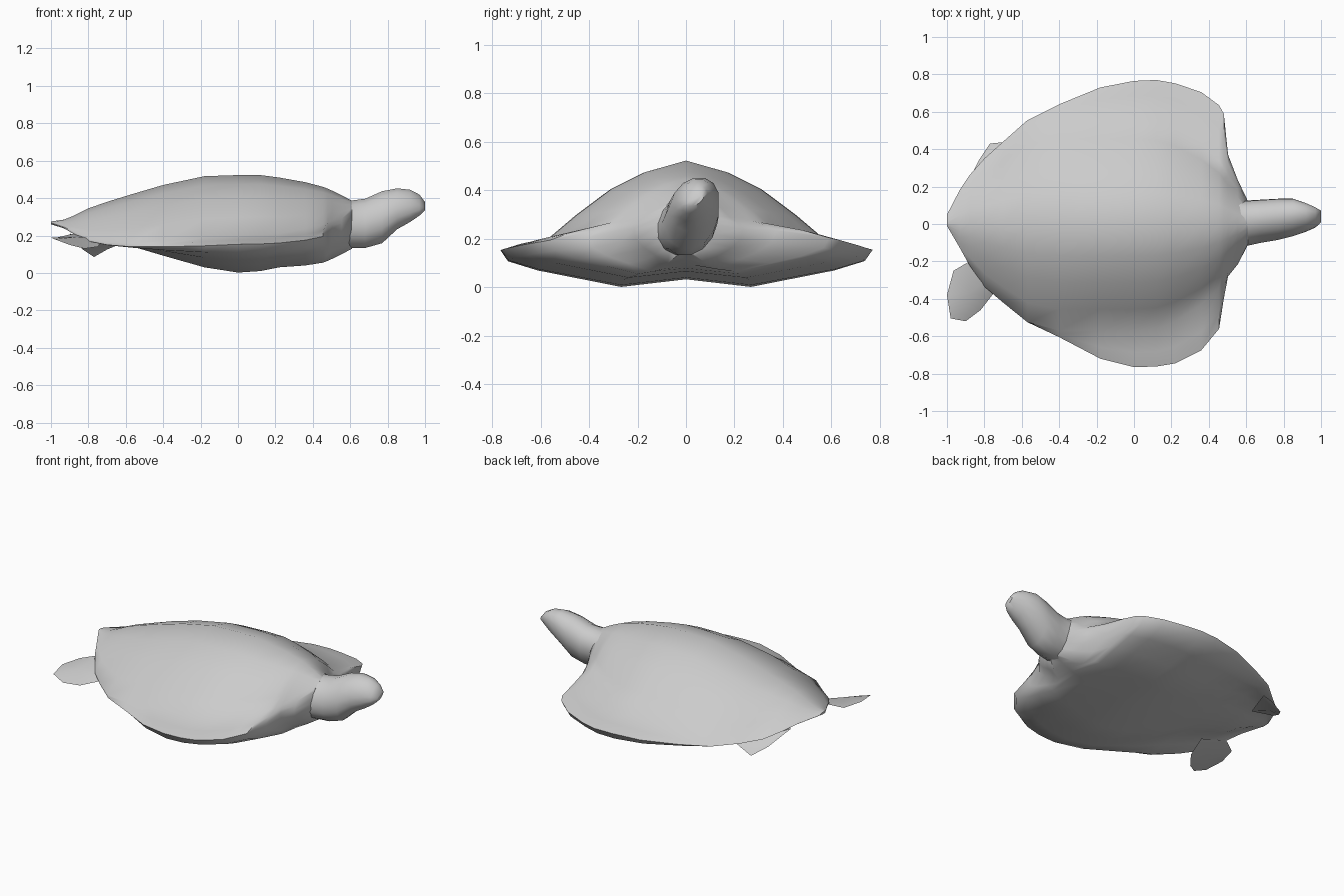
import bpy
import bmesh
from math import cos, sin, pi, radians
from mathutils import Vector

default_cube = bpy.data.objects.get("Cube")
if default_cube:
    bpy.data.objects.remove(default_cube, do_unlink=True)


def make_material(name, colour):
    material = bpy.data.materials.new(name)
    material.use_nodes = True
    material.diffuse_color = colour
    material.node_tree.nodes["Principled BSDF"].inputs["Base Color"].default_value = colour
    return material


skin = make_material("mid grey", (0.6, 0.6, 0.6, 1))


def finish(bm, name, crease_angle):
    """Turn a bmesh into a smooth shaded object that keeps its sharp edges."""
    bmesh.ops.recalc_face_normals(bm, faces=bm.faces)
    mesh = bpy.data.meshes.new(name)
    bm.to_mesh(mesh)
    bm.free()
    mesh.materials.append(skin)
    part = bpy.data.objects.new(name, mesh)
    bpy.context.collection.objects.link(part)
    bpy.ops.object.select_all(action="DESELECT")
    part.select_set(True)
    bpy.context.view_layer.objects.active = part
    bpy.ops.object.shade_smooth_by_angle(angle=radians(crease_angle))
    return part


def loft(name, loops, crease_angle):
    """Skin a row of closed cross-sections and cap both ends."""
    bm = bmesh.new()
    rings = [[bm.verts.new(point) for point in loop] for loop in loops]
    for near, far in zip(rings, rings[1:]):
        for i in range(len(near)):
            j = (i + 1) % len(near)
            bm.faces.new((near[i], near[j], far[j], far[i]))
    bm.faces.new(rings[0])
    bm.faces.new(rings[-1])
    return finish(bm, name, crease_angle)


def mix(a, b, factor):
    return a + (b - a) * factor


def half_section(top, shell_width, shell_z, rim_width, rim_z, belly, recess):
    """Domed shell, flat front flipper with a blunt rim, and rounded belly."""
    half = [(shell_width * across, mix(shell_z, top, rise))
            for across, rise in ((0.3, 0.85), (0.55, 0.63), (0.8, 0.3), (1, 0))]
    half.append((mix(shell_width, rim_width, 0.6), mix(shell_z, rim_z, 0.5)))
    half.append((rim_width, rim_z))
    half += [(rim_width * across, mix(rim_z, belly, drop) + recess * hollow)
             for across, drop, hollow in ((0.96, 0.3, 0), (0.8, 0.55, 0.7),
                                          (0.6, 0.75, 1), (0.35, 1, 0.8))]
    return half


def body_section(x, top, shell_width, shell_z, right_rim, left_rim, rim_z, belly):
    """Whole cross-section, hollowed a little under the rear of the shell."""
    recess = 0.045 * max(0, 1 - ((x + 0.66) / 0.32) ** 2)
    right, left = [half_section(top, min(shell_width, rim), shell_z, rim, rim_z,
                                belly, recess) for rim in (right_rim, left_rim)]
    keel = mix(belly, top, 0.06)
    return ([(x, 0, top)] + [(x, y, z) for y, z in left] + [(x, 0, keel)]
            + [(x, -y, z) for y, z in reversed(right)])


# Shell, belly and front flippers, from tail to neck
body_stations = (
    (-1, .275, .04, .268, .01, .05, .265, .26),
    (-.93, .285, .16, .245, .13, .185, .24, .235),
    (-.88, .305, .25, .22, .22, .26, .21, .205),
    (-.8, .345, .33, .18, .335, .35, .17, .165),
    (-.7, .38, .42, .16, .42, .44, .15, .145),
    (-.57, .42, .53, .16, .525, .555, .14, .125),
    (-.4, .47, .57, .17, .605, .64, .14, .08),
    (-.18, .517, .57, .19, .72, .73, .145, .03),
    (0, .523, .57, .2, .765, .765, .153, .002),
    (.12, .523, .56, .205, .762, .77, .155, .01),
    (.22, .51, .52, .21, .745, .752, .16, .03),
    (.36, .485, .43, .235, .675, .705, .175, .04),
    (.455, .46, .34, .26, .56, .635, .195, .055),
    (.48, .45, .3, .27, .4, .59, .205, .065),
    (.503, .44, .26, .28, .28, .37, .235, .075),
    (.555, .415, .18, .29, .215, .235, .24, .1),
    (.61, .385, .09, .33, .11, .12, .26, .13),
)
loft("body", [body_section(*station) for station in body_stations], 50)


def head_section(x, right_y, left_y, bottom, top):
    """Oval ring that leans a little toward the left at the crown."""
    sides = 14
    middle_y, half_width = mix(right_y, left_y, 0.5), (left_y - right_y) / 2
    middle_z, half_height = mix(bottom, top, 0.5), (top - bottom) / 2
    ring = []
    for i in range(sides):
        angle = 2 * pi * i / sides
        lean = 0.02 * sin(angle)
        ring.append((x, middle_y + half_width * cos(angle) + lean,
                     middle_z + half_height * sin(angle)))
    return ring


# Neck and head
head_stations = (
    (.5, -.15, .15, .13, .4),
    (.59, -.12, .125, .13, .388),
    (.68, -.1, .13, .13, .4),
    (.77, -.085, .135, .155, .44),
    (.85, -.065, .135, .23, .455),
    (.92, -.04, .11, .27, .447),
    (.97, -.015, .085, .305, .42),
    (1, .015, .065, .335, .38),
)
loft("head", [head_section(*station) for station in head_stations], 50)


def flipper(name, outline, thickness):
    """Thin paddle fanned around its centre, thicker in the middle."""
    bm = bmesh.new()
    rim = [bm.verts.new(point) for point in outline]
    centre = sum((Vector(point) for point in outline), Vector()) / len(outline)
    for side in (-1, 1):
        hub = bm.verts.new(centre + Vector((0, 0, side * thickness / 2)))
        for i, vertex in enumerate(rim):
            bm.faces.new((vertex, rim[(i + 1) % len(rim)], hub))
    return finish(bm, name, 35)


# Hind flippers: the right one spread back, the left one tucked down
flipper("right_hind_flipper", (
    (-.72, -.24, .18), (-.88, -.2, .21), (-.965, -.25, .19), (-1, -.38, .19),
    (-.98, -.505, .18), (-.9, -.52, .15), (-.82, -.46, .13), (-.75, -.37, .14),
), 0.04)
flipper("left_hind_flipper", (
    (-.64, .43, .15), (-.7, .437, .125), (-.77, .43, .085),
    (-.83, .34, .125), (-.9, .2, .21), (-.74, .2, .18),
), 0.03)
